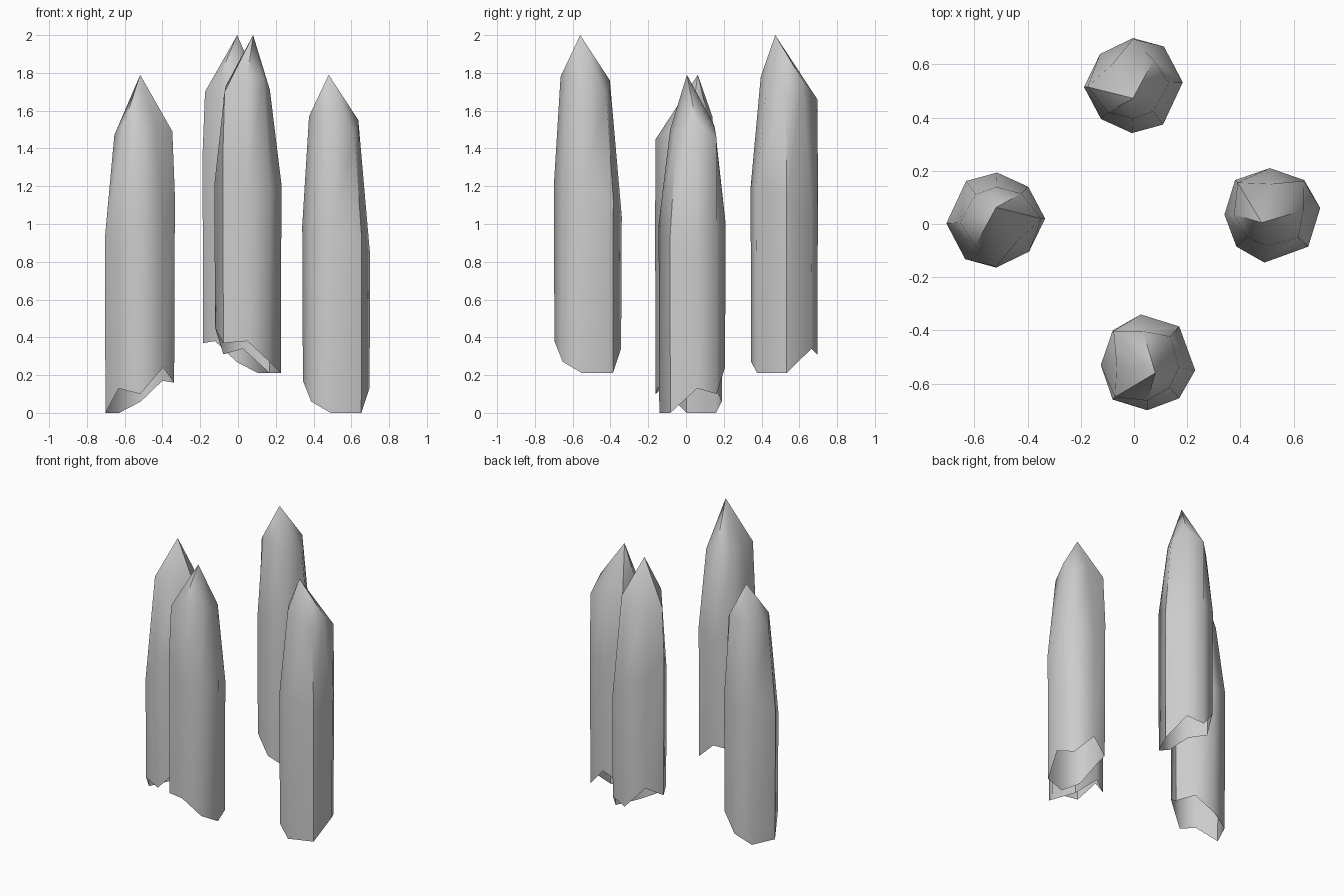
import bpy, bmesh, math

if "Cube" in bpy.data.objects:
    bpy.data.objects.remove(bpy.data.objects["Cube"])

# Uneven eight-sided outline, jagged open rim, taper start and shoulder, per corner
OUTLINE = [(-.18, 0), (-.135, -.12), (-.03, -.18), (.135, -.12),
           (.18, .025), (.12, .13), (-.01, .175), (-.14, .13)]
RIM_Z = [.17, .06, 0, 0, .13, .10, .24, .16]
KINK_Z = [.99, .98, 1.0, .92, .83, 1.0, 1.0, 1.15]
SHOULDER_Z = [1.57, 1.57, 1.50, 1.47, 1.55, 1.45, 1.52, 1.49]
SHOULDER_SCALE = [.80, .70, .66, .72, .65, .98, .66, .93]
TIP = (-.04, -.03, 1.79)


def shard_mesh():
    bm = bmesh.new()
    n = len(OUTLINE)

    def ring(heights, scales):
        return [bm.verts.new((x * s, y * s, z))
                for (x, y), z, s in zip(OUTLINE, heights, scales)]

    rings = [ring(RIM_Z, [.98] * n), ring(KINK_Z, [1] * n),
             ring(SHOULDER_Z, SHOULDER_SCALE)]
    tip = bm.verts.new(TIP)
    for low, high in zip(rings, rings[1:]):
        for i in range(n):
            j = (i + 1) % n
            bm.faces.new((low[i], low[j], high[j], high[i]))
    for i in range(n):
        bm.faces.new((rings[-1][i], rings[-1][(i + 1) % n], tip))
    mesh = bpy.data.meshes.new("shard")
    bm.to_mesh(mesh)
    bm.free()
    return mesh


# Four turned copies; the front and back ones float higher
mesh = shard_mesh()
for name, loc, turn in [("right_shard", (.52, .035, 0), 0),
                        ("left_shard", (-.525, .013, 0), -135),
                        ("front_shard", (.05, -.52, .21), 90),
                        ("back_shard", (.003, .522, .21), 45)]:
    ob = bpy.data.objects.new(name, mesh.copy())
    bpy.context.collection.objects.link(ob)
    ob.location = loc
    ob.rotation_euler.z = math.radians(turn)
    bpy.context.view_layer.objects.active = ob
    ob.select_set(True)
bpy.ops.object.shade_smooth_by_angle(angle=math.radians(50))
